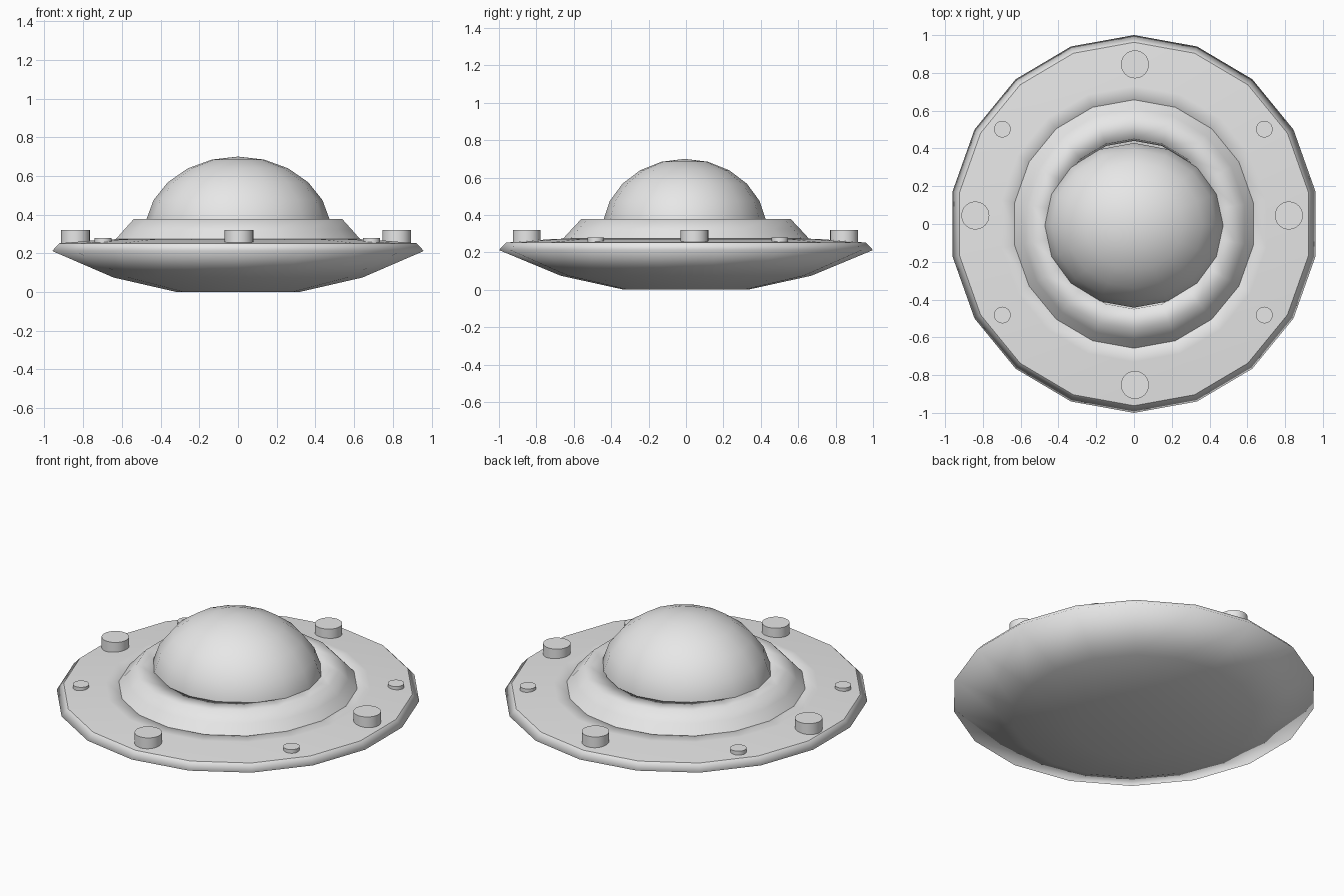
import bpy, bmesh, math

old = bpy.data.objects.get("Cube")
if old:
    bpy.data.objects.remove(old, do_unlink=True)

GREY = (0.8, 0.8, 0.8, 1.0)
metal = bpy.data.materials.new("light_grey")
metal.use_nodes = True
metal.diffuse_color = GREY
metal.node_tree.nodes["Principled BSDF"].inputs["Base Color"].default_value = GREY


def revolve(name, profile, sides, sx=1.0, sy=1.0, loc=(0, 0, 0), sharp=None):
    """Lathe a (radius, height) profile, listed from the bottom outside up."""
    bm = bmesh.new()
    rings = []
    for r, z in profile:
        if r == 0:
            rings.append([bm.verts.new((0, 0, z))] * sides)
            continue
        ring = []
        for i in range(sides):
            a = math.pi / 2 + math.tau * i / sides
            ring.append(bm.verts.new((r * sx * math.cos(a), r * sy * math.sin(a), z)))
        rings.append(ring)
    for low, high in zip(rings, rings[1:]):
        for i in range(sides):
            j = (i + 1) % sides
            corners = list(dict.fromkeys((low[i], low[j], high[j], high[i])))
            bm.faces.new(corners).smooth = True
    mesh = bpy.data.meshes.new(name)
    bm.to_mesh(mesh)
    bm.free()
    mesh.materials.append(metal)
    obj = bpy.data.objects.new(name, mesh)
    obj.location = loc
    bpy.context.collection.objects.link(obj)
    if sharp:
        bpy.ops.object.select_all(action='DESELECT')
        obj.select_set(True)
        bpy.context.view_layer.objects.active = obj
        bpy.ops.object.shade_smooth_by_angle(angle=math.radians(sharp))
    return obj


# Saucer: underside and rim, top deck, raised collar
SIDES, SX = 18, 0.975
revolve("lower_hull", [(0, 0), (0.33, 0), (0.67, 0.075), (1.0, 0.212), (0.962, 0.252)],
        SIDES, SX)
revolve("deck", [(0.962, 0.252), (0.73, 0.27), (0.635, 0.274), (0.62, 0.18)], SIDES, SX)
revolve("collar", [(0.665, 0.265), (0.61, 0.325), (0.56, 0.378), (0.45, 0.378), (0.44, 0.27)],
        SIDES, SX)

# Dome: stretched sphere, open at the hidden bottom
step = math.pi / 11
dome = [(math.sin(step * i), 0.315 + 0.385 * math.cos(step * i)) for i in range(7, 0, -1)]
revolve("dome", dome + [(0, 0.70)], 16, 0.48, 0.44, (0, -0.007, 0))


# Round lamps on the deck
def lamp(name, x, y, radius, bottom, top):
    revolve(name, [(0, bottom), (radius, bottom), (radius, top), (0, top)], 32,
            loc=(x, y, 0), sharp=30)


lamp("back_lamp", 0.005, 0.845, 0.074, 0.25, 0.32)
lamp("front_lamp", 0.005, -0.852, 0.074, 0.25, 0.32)
lamp("left_lamp", 0.82, 0.045, 0.074, 0.25, 0.32)
lamp("right_lamp", -0.84, 0.045, 0.074, 0.25, 0.32)
for side, x in (("left", 0.69), ("right", -0.697)):
    for end, y in (("back", 0.502), ("front", -0.482)):
        lamp(end + "_" + side + "_button", x, y, 0.044, 0.24, 0.278)
